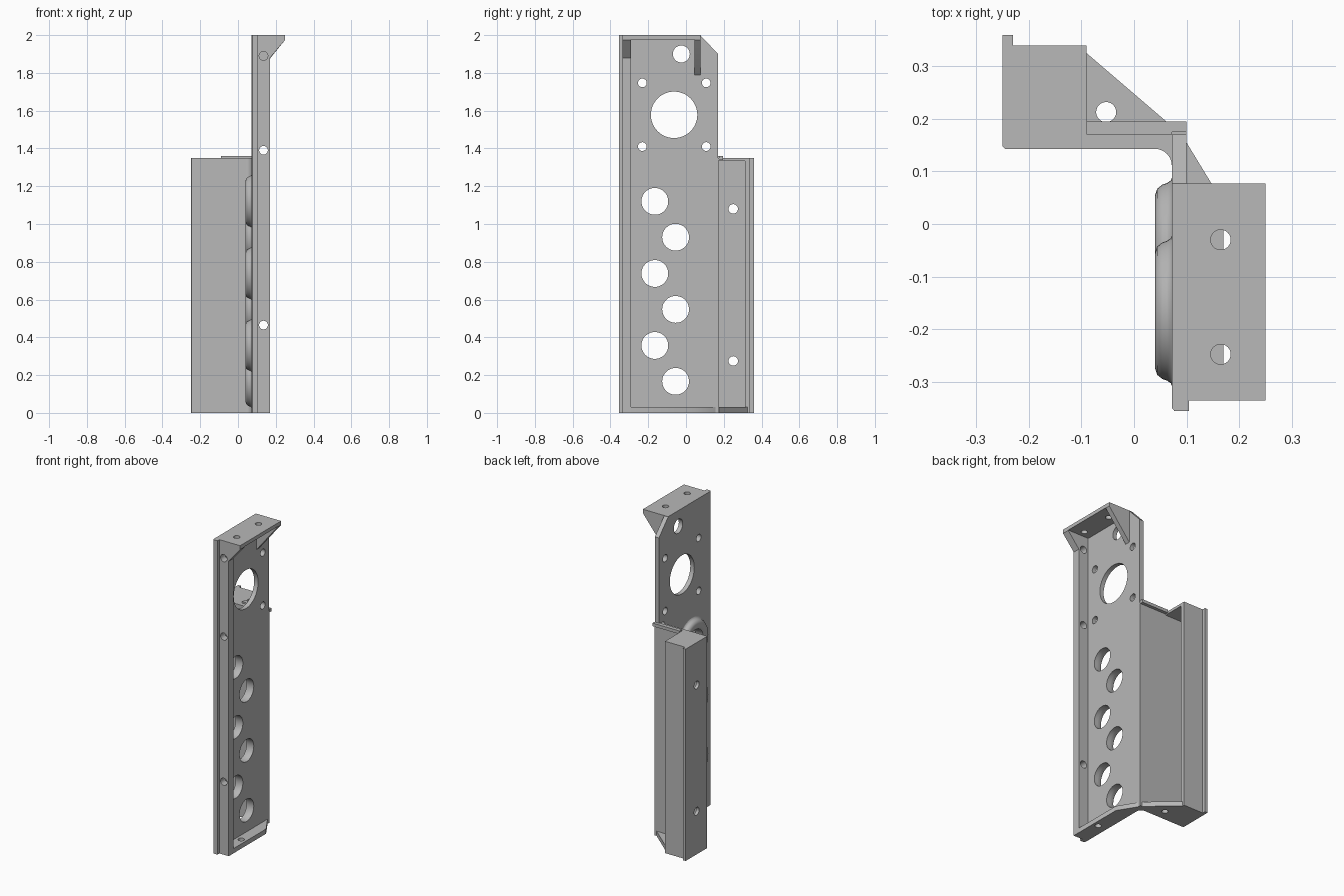
import bpy, bmesh, math
from mathutils import Vector, Matrix

cube = bpy.data.objects.get("Cube")
if cube:
    bpy.data.objects.remove(cube, do_unlink=True)

grey = bpy.data.materials.new("plain grey")
grey.use_nodes = True
COLOUR = (0.48, 0.48, 0.48, 1)
grey.diffuse_color = COLOUR
grey.node_tree.nodes["Principled BSDF"].inputs["Base Color"].default_value = COLOUR


def place(axis, a, b, d):
    """Profile coordinates a, b in the plane across the axis, d along it."""
    return {"x": (d, a, b), "y": (a, d, b), "z": (a, b, d)}[axis]


def finish(name, bm):
    bmesh.ops.recalc_face_normals(bm, faces=bm.faces)
    mesh = bpy.data.meshes.new(name)
    bm.to_mesh(mesh)
    bm.free()
    mesh.materials.append(grey)
    ob = bpy.data.objects.new(name, mesh)
    bpy.context.collection.objects.link(ob)
    return ob


def add_prism(bm, axis, pts, lo, hi):
    face = bm.faces.new([bm.verts.new(place(axis, a, b, lo)) for a, b in pts])
    ext = bmesh.ops.extrude_face_region(bm, geom=[face], use_keep_orig=True)
    verts = [g for g in ext["geom"] if isinstance(g, bmesh.types.BMVert)]
    bmesh.ops.translate(bm, verts=verts, vec=place(axis, 0, 0, hi - lo))


def smooth(ob):
    bpy.ops.object.select_all(action="DESELECT")
    ob.select_set(True)
    bpy.context.view_layer.objects.active = ob
    bpy.ops.object.shade_smooth_by_angle(angle=math.radians(35))


def prism(name, axis, pts, lo, hi, holes=()):
    """Extruded profile with round holes (a, b, radius) drilled along the axis."""
    bm = bmesh.new()
    add_prism(bm, axis, pts, lo, hi)
    ob = finish(name, bm)
    if holes:
        bm = bmesh.new()
        for a, b, r in holes:
            ring = [(a + r * math.cos(i * math.tau / 48), b + r * math.sin(i * math.tau / 48))
                    for i in range(48)]
            add_prism(bm, axis, ring, lo - 0.05, hi + 0.05)
        cutter = finish("hole_cutter", bm)
        cutter.hide_render = True
        mod = ob.modifiers.new("holes", "BOOLEAN")
        mod.operation, mod.solver, mod.object = "DIFFERENCE", "EXACT", cutter
        bpy.context.view_layer.objects.active = ob
        bpy.ops.object.modifier_apply(modifier=mod.name)
        bpy.data.objects.remove(cutter, do_unlink=True)
    smooth(ob)
    return ob


def rect(a0, a1, b0, b1):
    return [(a0, b0), (a1, b0), (a1, b1), (a0, b1)]


# Tall main wall with its lightening and mounting holes
big_holes = [(-0.165, 1.12), (-0.055, 0.93), (-0.165, 0.738),
             (-0.055, 0.548), (-0.165, 0.357), (-0.055, 0.167)]
holes = [(y, z, 0.071) for y, z in big_holes]
holes += [(-0.063, 1.578, 0.123), (-0.025, 1.9, 0.045)]
holes += [(y, z, 0.023) for y in (-0.231, 0.107) for z in (1.41, 1.747)]
prism("main_wall", "x", [(-0.336, 0), (0.17, 0), (0.17, 1.9), (0.075, 2), (-0.336, 2)],
      0.072, 0.10, holes)

# Rounded raised rims on the back of the main wall
rim = [(0.071, 0.08), (0.071, 0.056), (0.075, 0.047), (0.085, 0.041), (0.095, 0.04),
       (0.11, 0.04), (0.122, 0.044), (0.13, 0.054), (0.133, 0.063), (0.138, 0.07),
       (0.145, 0.073), (0.145, 0.08)]
for i, (y, z) in enumerate(big_holes):
    bm = bmesh.new()
    verts = [bm.verts.new((x, y + r, z)) for r, x in rim]
    edges = [bm.edges.new((verts[k], verts[(k + 1) % len(verts)])) for k in range(len(verts))]
    bmesh.ops.spin(bm, geom=verts + edges, cent=(0, y, z), axis=(1, 0, 0),
                   angle=math.tau, steps=48, use_merge=True)
    bmesh.ops.remove_doubles(bm, verts=bm.verts, dist=1e-5)
    smooth(finish(f"hole_rim_{i + 1}", bm))

# Front flange, its lip, and the top and bottom flanges
prism("front_flange", "y", [(0.072, 0), (0.17, 0), (0.17, 1.88), (0.25, 1.975), (0.25, 2), (0.072, 2)],
      -0.336, -0.29, [(0.135, z, 0.023) for z in (0.465, 1.39, 1.89)])
prism("front_lip", "z", [(0.072, -0.33), (0.072, -0.35), (0.077, -0.356), (0.105, -0.356), (0.105, -0.33)],
      0, 2)
prism("top_flange", "z", rect(0.072, 0.25, -0.336, 0.077), 1.977, 2,
      [(0.165, -0.03, 0.019), (0.165, -0.248, 0.019)])
prism("top_gusset", "y", [(0.09, 1.78), (0.10, 1.79), (0.25, 1.975), (0.25, 1.99), (0.09, 1.99)],
      0.045, 0.077)
prism("bottom_flange", "z", [(0.072, -0.336), (0.17, -0.336), (0.17, 0.04), (0.10, 0.155), (0.072, 0.155)],
      0, 0.03, [(0.135, -0.16, 0.019)])

# Side wall with a concave fillet into the main wall
fillet = [(0.04 + 0.032 * math.sin(t * math.pi / 16), 0.111 + 0.032 * math.cos(t * math.pi / 16))
          for t in range(9)]
prism("side_wall", "z", [(-0.25, 0.175), (-0.25, 0.148), (-0.245, 0.143)] + fillet
      + [(0.10, 0.111), (0.10, 0.175)], 0, 1.35)
prism("side_wall_top_lip", "z", rect(-0.09, 0.10, 0.175, 0.195), 1.34, 1.36)
prism("side_wall_top_edge", "z", rect(-0.09, 0.072, 0.17, 0.18), 1.34, 1.36)

# Rear channel: web with lip, outer flange, top cap and bottom plate
prism("channel_web", "x", rect(0.15, 0.36, 0, 1.35), -0.25, -0.23,
      [(0.25, 1.08, 0.025), (0.25, 0.275, 0.025)])
prism("channel_flange", "z", rect(-0.25, -0.09, 0.312, 0.34), 0, 1.35)
prism("channel_top", "z", rect(-0.25, -0.09, 0.15, 0.34), 1.333, 1.35)
prism("channel_bottom", "z", [(-0.25, 0.15), (0.085, 0.15), (0.085, 0.175), (-0.09, 0.325),
                              (-0.09, 0.34), (-0.25, 0.34)], 0, 0.03, [(-0.053, 0.213, 0.019)])
